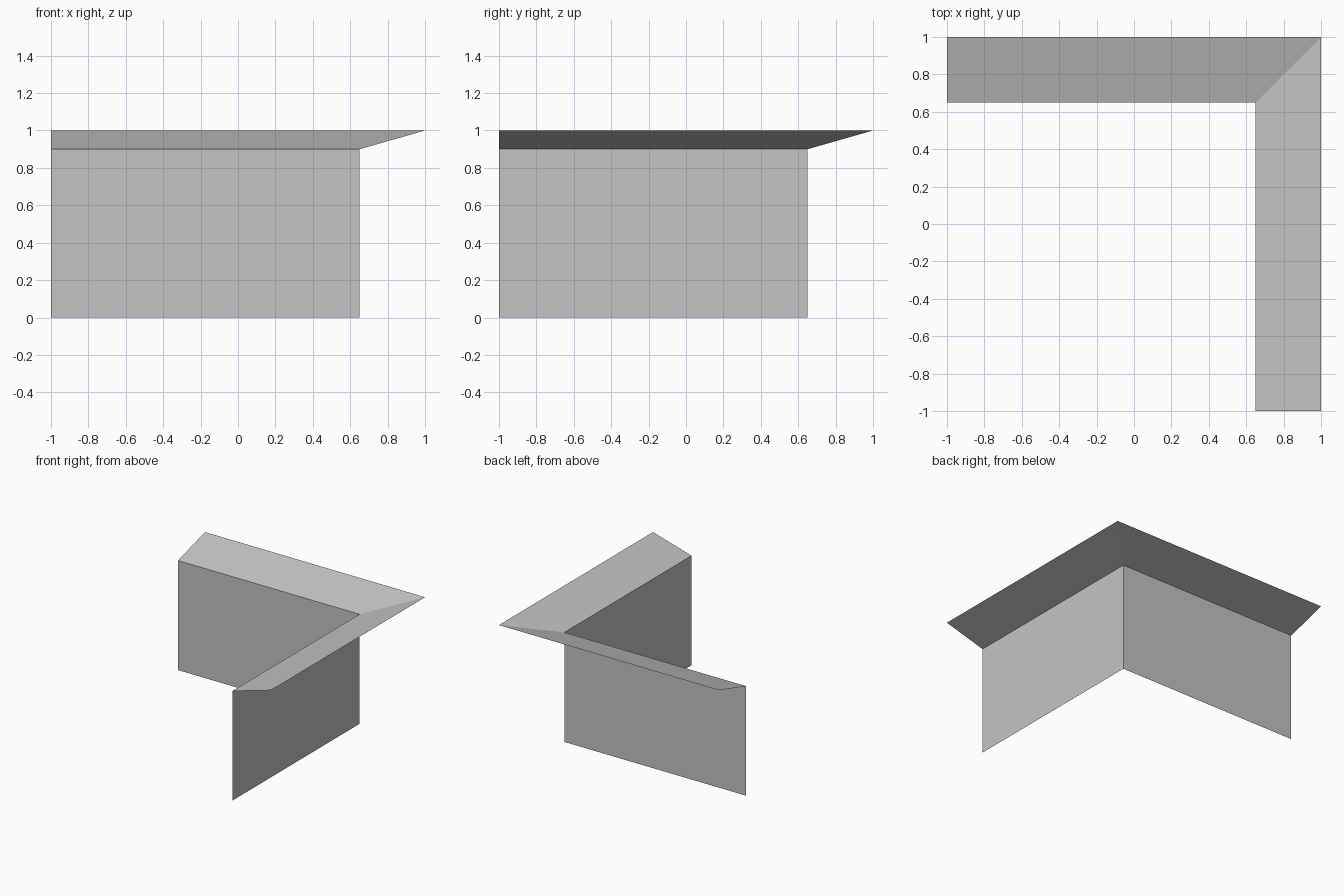
import bpy

cube = bpy.data.objects.get("Cube")
if cube:
    bpy.data.objects.remove(cube, do_unlink=True)

GREY = (0.55, 0.55, 0.55)
mat = bpy.data.materials.new("plain grey")
mat.use_nodes = True
mat.diffuse_color = (*GREY, 1)
bsdf = next(n for n in mat.node_tree.nodes if n.type == 'BSDF_PRINCIPLED')
bsdf.inputs["Base Color"].default_value = (*GREY, 1)


def corner_strip(name, lower, upper):
    """Mitred L-shaped sheet between two (offset, height) profile points."""
    verts = []
    for d, z in (lower, upper):
        verts += [(-1, d, z), (d, d, z), (d, -1, z)]
    faces = [(i, i + 1, i + 4, i + 3) for i in range(2)]
    mesh = bpy.data.meshes.new(name)
    mesh.from_pydata(verts, [], faces)
    mesh.materials.append(mat)
    mesh.update()
    obj = bpy.data.objects.new(name, mesh)
    bpy.context.collection.objects.link(obj)
    return obj


# Profile of the corner: upright wall, then a shallow outward slope
foot, ledge, rim = (0.65, 0), (0.65, 0.9), (1, 1)
corner_strip("corner_wall", foot, ledge)
corner_strip("sloped_ledge", ledge, rim)
